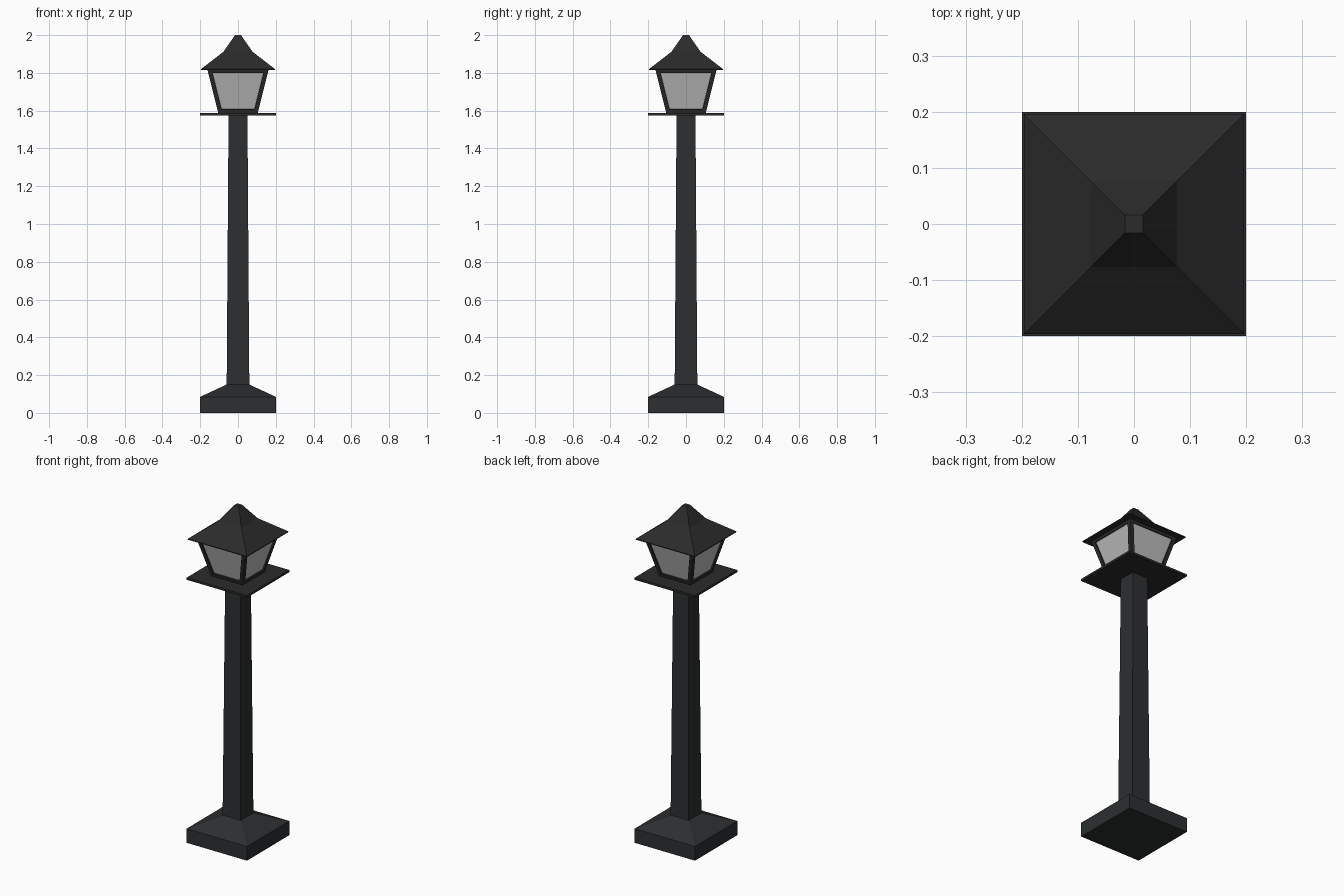
import bpy, bmesh

if "Cube" in bpy.data.objects:
    bpy.data.objects.remove(bpy.data.objects["Cube"])


def material(name, color):
    m = bpy.data.materials.new(name)
    m.diffuse_color = color
    m.use_nodes = True
    m.node_tree.nodes["Principled BSDF"].inputs["Base Color"].default_value = m.diffuse_color
    return m


iron = material("dark_iron", (0.025, 0.028, 0.030, 1))
black = material("black_iron", (0.024, 0.024, 0.025, 1))
frosted = material("frosted_glass", (0.5, 0.5, 0.5, 1))


def square_loft(profile, caps=True):
    """Stack square rings given as (half width, height)."""
    bm = bmesh.new()
    rings = [[bm.verts.new((sx * h, sy * h, z))
              for sx, sy in ((-1, -1), (1, -1), (1, 1), (-1, 1))]
             for h, z in profile]
    for a, b in zip(rings, rings[1:]):
        for i in range(4):
            j = (i + 1) % 4
            bm.faces.new((a[i], a[j], b[j], b[i]))
    if caps:
        bm.faces.new(rings[0][::-1])
        bm.faces.new(rings[-1])
    bm.normal_update()
    return bm


def finish(name, bm, mat):
    me = bpy.data.meshes.new(name)
    bm.to_mesh(me)
    bm.free()
    me.materials.append(mat)
    ob = bpy.data.objects.new(name, me)
    bpy.context.collection.objects.link(ob)
    return ob


# Foot, post and plate
finish("base", square_loft([(0.2, 0), (0.2, 0.085), (0.06, 0.15)]), iron)
finish("post", square_loft([(0.06, 0.148), (0.05, 1.58)]), iron)
finish("plate", square_loft([(0.2, 1.575), (0.2, 1.588)]), black)

# Lantern frame: inset each side, open the window, give it thickness
bm = square_loft([(0.104, 1.586), (0.163, 1.822)], caps=False)
windows = bm.faces[:]
bmesh.ops.inset_individual(bm, faces=windows, thickness=0.022, use_even_offset=True)
bmesh.ops.delete(bm, geom=windows, context='FACES')
frame = finish("lantern_frame", bm, black)
solid = frame.modifiers.new("thickness", 'SOLIDIFY')
solid.thickness = 0.018
solid.offset = -1
solid.use_even_offset = True

# Glass panes set back inside the frame
finish("glass_panes", square_loft([(0.097, 1.59), (0.154, 1.818)], caps=False), frosted)

# Flared roof with a small flat tip
finish("roof", square_loft([(0.196, 1.815), (0.196, 1.82), (0.077, 1.912),
                            (0.024, 1.988), (0.016, 2.0)]), black)
